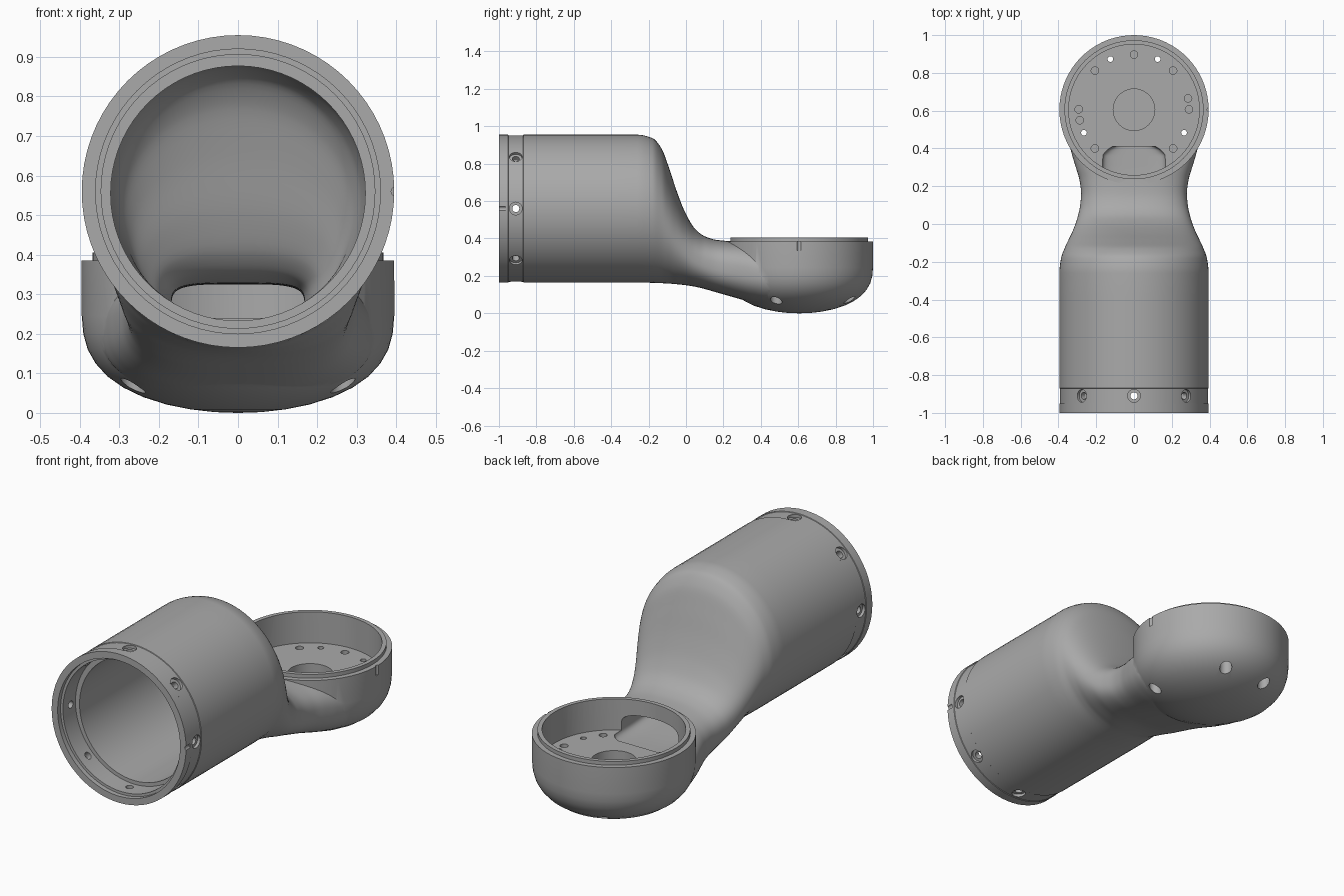
import bpy, bmesh, math
from mathutils import Matrix, Vector

if "Cube" in bpy.data.objects:
    bpy.data.objects.remove(bpy.data.objects["Cube"])

SEG = 72
CUP_Y, TUBE_Z = 0.605, 0.56

grey = bpy.data.materials.new("light_grey")
grey.diffuse_color = (0.40, 0.40, 0.40, 1)
grey.use_nodes = True
grey.node_tree.nodes["Principled BSDF"].inputs["Base Color"].default_value = grey.diffuse_color


def finish(bm, name):
    bmesh.ops.recalc_face_normals(bm, faces=bm.faces)
    me = bpy.data.meshes.new(name)
    bm.to_mesh(me)
    bm.free()
    me.materials.append(grey)
    ob = bpy.data.objects.new(name, me)
    bpy.context.collection.objects.link(ob)
    return ob


def skin(rings, name):
    """Bridge closed rings of points and cap both ends."""
    bm = bmesh.new()
    vs = [[bm.verts.new(p) for p in ring] for ring in rings]
    for a, b in zip(vs, vs[1:]):
        for i in range(SEG):
            j = (i + 1) % SEG
            bm.faces.new((a[i], a[j], b[j], b[i]))
    bm.faces.new(vs[0])
    bm.faces.new(vs[-1])
    return finish(bm, name)


def smooth_rows(rows, sub=5):
    """Monotone cubic interpolation of table rows along the first column."""
    n = len(rows)

    def slope(k, c):
        return (rows[k + 1][c] - rows[k][c]) / (rows[k + 1][0] - rows[k][0])

    def tangent(k, c):
        if k in (0, n - 1):
            return slope(min(k, n - 2), c)
        a, b = slope(k - 1, c), slope(k, c)
        return 0 if a * b <= 0 else 2 * a * b / (a + b)
    out = []
    for k in range(n - 1):
        h = rows[k + 1][0] - rows[k][0]
        for s in range(sub):
            t = s / sub
            row = [rows[k][0] + h * t]
            for c in range(1, len(rows[0])):
                row.append((2*t**3 - 3*t**2 + 1) * rows[k][c] + (t**3 - 2*t**2 + t) * h * tangent(k, c)
                           + (3*t**2 - 2*t**3) * rows[k + 1][c] + (t**3 - t**2) * h * tangent(k + 1, c))
            out.append(row)
    return out + [list(rows[-1])]


def loft(rows, name):
    """Superellipse sections: y, half width, top, bottom, exponent."""
    rings = []
    for y, w, top, bot, n in smooth_rows(rows):
        ring = []
        for i in range(SEG):
            a = 2 * math.pi * i / SEG
            c, s = math.cos(a), math.sin(a)
            x = math.copysign(abs(c) ** (2 / n), c) * w
            z = math.copysign(abs(s) ** (2 / n), s) * (top - bot) / 2
            ring.append((x, y, (top + bot) / 2 + z))
        rings.append(ring)
    return skin(rings, name)


def cylinders(specs, name):
    """Separate cylinders in one mesh: start, end, radius, sides."""
    bm = bmesh.new()
    for a, b, r, sides in specs:
        a, b = Vector(a), Vector(b)
        m = Matrix.Translation((a + b) / 2) @ (b - a).to_track_quat('Z', 'Y').to_matrix().to_4x4()
        bmesh.ops.create_cone(bm, cap_ends=True, segments=sides, radius1=r, radius2=r,
                              depth=(b - a).length, matrix=m)
    return finish(bm, name)


def boolean(target, tool, op='DIFFERENCE'):
    mod = target.modifiers.new("bool", 'BOOLEAN')
    mod.operation, mod.object, mod.solver = op, tool, 'EXACT'
    bpy.context.view_layer.objects.active = target
    bpy.ops.object.modifier_apply(modifier=mod.name)
    bpy.data.objects.remove(tool)


# Outer shell: tube, dome and neck running into the cup
body = loft([
    (-1.00, .395, .955, .165, 2), (-.951, .395, .955, .165, 2),
    (-.949, .392, .952, .168, 2), (-.871, .392, .952, .168, 2),
    (-.869, .395, .955, .165, 2), (-.26, .395, .955, .165, 2),
    (-.18, .386, .937, .163, 2), (-.13, .368, .880, .161, 2),
    (-.09, .350, .775, .159, 2), (-.045, .328, .640, .155, 2.1),
    (0, .310, .530, .150, 2.2), (.05, .295, .450, .142, 2.4),
    (.10, .285, .412, .130, 2.5), (.16, .280, .393, .113, 2.6),
    (.23, .288, .386, .093, 2.6), (.30, .308, .382, .073, 2.6),
    (.37, .329, .378, .052, 2.5), (.45, .345, .370, .035, 2.4),
    (.60, .345, .350, .030, 2.2)], "arm_link_housing")

# Round cup with a domed bottom and a raised rim
arc = [(.002, .0), (.06, .002), (.12, .009), (.18, .021), (.24, .040), (.29, .064), (.33, .092),
       (.36, .125), (.38, .160), (.391, .200), (.395, .245), (.395, .385), (.368, .385),
       (.368, .405), (.002, .405)]
cup = skin([[(r * math.cos(2 * math.pi * i / SEG), CUP_Y + r * math.sin(2 * math.pi * i / SEG), z)
             for i in range(SEG)] for r, z in arc], "cup")
boolean(body, cup, 'UNION')

# Hollow interior narrowing to the cable slot
cavity = loft([
    (-1.05, .322, .877, .233, 2), (-.28, .322, .877, .233, 2),
    (-.20, .312, .850, .232, 2), (-.15, .295, .785, .230, 2),
    (-.11, .270, .660, .228, 2.1), (-.07, .235, .500, .226, 2.3),
    (-.03, .200, .400, .223, 2.7), (.02, .178, .350, .220, 3.2),
    (.08, .168, .328, .216, 4), (.30, .168, .325, .205, 4),
    (.36, .166, .325, .205, 4), (.39, .145, .325, .205, 4),
    (.41, .115, .325, .205, 4)], "cavity_cutter")
boolean(body, cavity)

# Stepped tube mouth, cup bore and centre recess
boolean(body, cylinders([((0, -1.05, TUBE_Z), (0, -.975, TUBE_Z), .360, SEG)], "mouth_step_cutter"))
boolean(body, cylinders([((0, -1.05, TUBE_Z), (0, -.87, TUBE_Z), .346, SEG)], "mouth_bore_cutter"))
boolean(body, cylinders([((0, CUP_Y, .24), (0, CUP_Y, .5), .346, SEG)], "cup_bore_cutter"))
boolean(body, cylinders([((0, CUP_Y, .08), (0, CUP_Y, .3), .110, 48)], "centre_recess_cutter"))

# Eight counterbored screws around the tube mouth
shafts, heads = [], []
for k in range(8):
    d = Vector((math.cos(k * math.pi / 4), 0, math.sin(k * math.pi / 4)))
    o = Vector((0, -.91, TUBE_Z))
    shafts.append((o + d * .30, o + d * .45, .019, 20))
    heads.append((o + d * .376, o + d * .45, .034, 24))

# Four through screws in the cup, counterbored from below
for sx in (-1, 1):
    for x, y in ((.125, .873), (.265, .483)):
        shafts.append(((sx * x, y, -.05), (sx * x, y, .30), .015, 20))
        heads.append(((sx * x, y, -.05), (sx * x, y, .13), .031, 24))

# Blind holes in the cup floor
for x, y in ((0, .897), (-.207, .812), (.207, .812), (-.207, .4), (.207, .4),
             (-.293, .607), (.291, .607), (.286, .665), (-.287, .549)):
    shafts.append(((x, y, .18), (x, y, .30), .020, 20))

# Small alignment notches on the cup wall and tube mouth
shafts.append(((.399, CUP_Y, .335), (.399, CUP_Y, .43), .012, 12))
shafts.append(((.399, -1.05, TUBE_Z), (.399, -.965, TUBE_Z), .012, 12))
boolean(body, cylinders(shafts, "shaft_cutter"))
boolean(body, cylinders(heads, "head_cutter"))

# Smooth shading with crisp machined edges
for o in bpy.context.selected_objects:
    o.select_set(False)
body.select_set(True)
bpy.context.view_layer.objects.active = body
bpy.ops.object.shade_smooth_by_angle(angle=math.radians(32))
